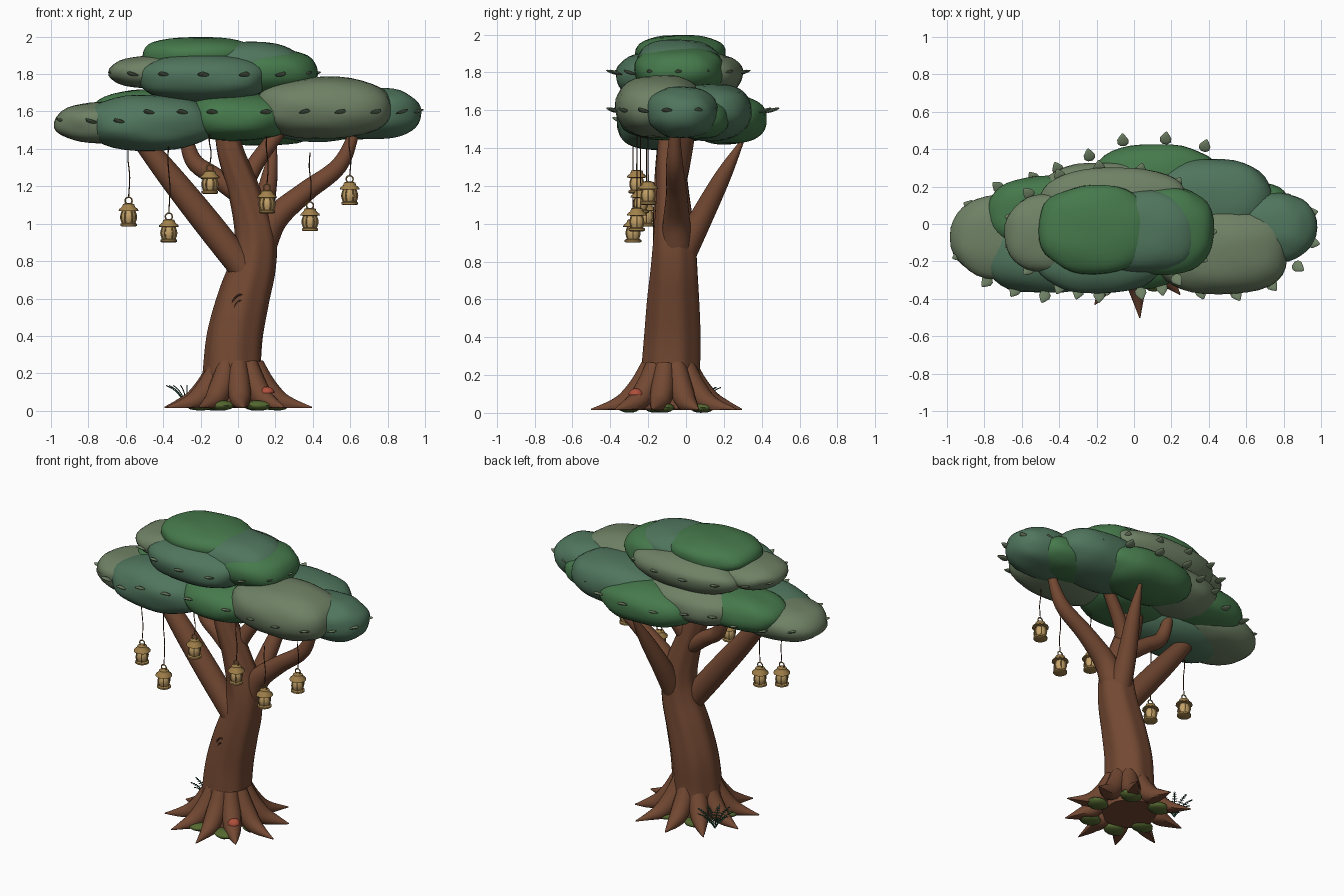
import bpy, bmesh, math, random
from mathutils import Vector, Matrix, noise

if "Cube" in bpy.data.objects:
    bpy.data.objects.remove(bpy.data.objects["Cube"])
random.seed(4)

def mat(name, c):
    m = bpy.data.materials.new(name)
    m.diffuse_color = (*c, 1)
    m.use_nodes = True
    m.node_tree.nodes["Principled BSDF"].inputs["Base Color"].default_value = m.diffuse_color
    return m

BARK = mat("bark", (.17, .065, .032))
DARK = mat("dark_bark", (.07, .028, .015))
LIGHT = mat("sage_leaf", (.16, .22, .13))
TEAL = mat("teal_leaf", (.08, .18, .11))
GREEN = mat("green_leaf", (.06, .19, .07))
BRASS = mat("brass", (.36, .22, .07))
GLASS = mat("lantern_glass", (.55, .36, .14))
MOSS = mat("moss", (.09, .14, .03))
RED = mat("mushroom_red", (.43, .08, .045))
CREAM = mat("mushroom_stem", (.6, .5, .35))
FERN = mat("fern_green", (.03, .1, .06))

def obj(name, bm, m, smooth=40):
    bmesh.ops.recalc_face_normals(bm, faces=bm.faces)
    me = bpy.data.meshes.new(name)
    bm.to_mesh(me)
    bm.free()
    me.materials.append(m)
    o = bpy.data.objects.new(name, me)
    bpy.context.collection.objects.link(o)
    bpy.ops.object.select_all(action='DESELECT')
    o.select_set(True)
    bpy.context.view_layer.objects.active = o
    bpy.ops.object.shade_smooth_by_angle(angle=math.radians(smooth))
    return o

def spline(pts, n):
    """Catmull-Rom through (x, y, z, radius) points"""
    P = [Vector(p) for p in pts]
    P = [2 * P[0] - P[1]] + P + [2 * P[-1] - P[-2]]
    out = []
    for i in range(1, len(P) - 2):
        a, b, c, d = P[i - 1:i + 3]
        for k in range(n):
            t = k / n
            out.append(.5 * (2 * b + (c - a) * t + (2 * a - 5 * b + 4 * c - d) * t * t
                             + (3 * b - a - 3 * c + d) * t ** 3))
    return out + [P[-2]]

def tube(name, pts, m, sides=20, n=6, ridge=0, floor=None, bm=None):
    own = bm is None
    bm = bm or bmesh.new()
    S = spline(pts, n)
    rings = []
    for i, p in enumerate(S):
        t = (S[min(i + 1, len(S) - 1)] - S[max(i - 1, 0)]).to_3d().normalized()
        u = t.cross(Vector((0, 1, 0))).normalized()
        v = t.cross(u)
        ring = []
        for k in range(sides):
            a = math.tau * k / sides
            r = max(p.w, .001) * (1 + ridge * math.cos(7 * a + p.z * 2))
            q = p.to_3d() + (u * math.cos(a) + v * math.sin(a)) * r
            if floor is not None:
                q.z = max(q.z, floor)
            ring.append(bm.verts.new(q))
        rings.append(ring)
    for a, b in zip(rings, rings[1:]):
        for k in range(sides):
            j = (k + 1) % sides
            bm.faces.new((a[k], a[j], b[j], b[k]))
    bm.faces.new(rings[0])
    bm.faces.new(rings[-1])
    return obj(name, bm, m) if own else bm

def lathe(bm, prof, loc, seg=16):
    rings = [[bm.verts.new(Vector(loc) + Vector((r * math.cos(math.tau * k / seg),
              r * math.sin(math.tau * k / seg), z))) for k in range(seg)] for r, z in prof]
    for a, b in zip(rings, rings[1:]):
        for k in range(seg):
            bm.faces.new((a[k], a[(k + 1) % seg], b[(k + 1) % seg], b[k]))
    bm.faces.new(rings[0])
    bm.faces.new(rings[-1])

def blob(name, c, r, m, power=.85, rough=.06, seg=36):
    bm = bmesh.new()
    bmesh.ops.create_uvsphere(bm, u_segments=seg, v_segments=seg // 2, radius=1)
    for v in bm.verts:
        d = v.co.copy()
        k = 1 + rough * noise.noise(d * 1.7 + Vector(c) * 9)
        f = [math.copysign(abs(x) ** power, x) * k for x in d]
        v.co = Vector(c) + Vector((f[0] * r[0], f[1] * r[1], f[2] * r[2]))
    return obj(name, bm, m, 60)

# trunk and branches
tube("trunk", [(-.03, -.08, .02, .17), (-.03, -.08, .2, .155), (-.015, -.07, .4, .148),
               (.03, -.065, .6, .137), (.08, -.06, .78, .122), (.09, -.06, .95, .108),
               (.03, -.07, 1.18, .085), (-.05, -.08, 1.42, .068), (-.1, -.06, 1.75, .04)],
     BARK, 42, 6, .03)
tube("left_branch", [(.03, -.1, .76, .075), (-.16, -.1, 1.0, .075), (-.36, -.1, 1.25, .066),
                     (-.56, -.1, 1.5, .045)], BARK)
tube("right_branch", [(.12, -.05, .88, .085), (.2, -.05, 1.03, .07), (.36, -.05, 1.17, .055),
                      (.54, -.06, 1.31, .045), (.63, -.06, 1.5, .025)], BARK)
tube("back_branch", [(.1, -.03, .82, .075), (.13, .09, 1.05, .06), (.17, .2, 1.26, .042),
                     (.2, .31, 1.46, .006)], BARK)
tube("inner_left_branch", [(.02, -.06, 1.15, .055), (-.12, -.04, 1.25, .05),
                           (-.24, -.02, 1.34, .045), (-.29, 0, 1.52, .03)], BARK)
tube("inner_right_branch", [(.03, -.06, 1.2, .05), (.1, -.02, 1.33, .045), (.24, .02, 1.52, .035)], BARK)

# roots
for i in range(10):
    a = math.tau * i / 10 - math.pi / 2 + .1
    L = .4 + .015 * math.cos(3 * i)
    R = lambda d, z, r: (-.01 + d * math.cos(a), -.09 + d * math.sin(a), z, r)
    tube(f"root_{i}", [R(.1, .25, .05), R(.15, .14, .062), R(.22, .065, .056), R(.3, .035, .035),
                       R(L, .018, .003)], BARK, 14, 5, 0, .015)

# knot rings and bark creases on the trunk front
bm = bmesh.new()
for s in (.35, .68, 1):
    pts = []
    for k in range(13):
        a = math.radians(60 + 250 * k / 12)
        pts.append((.015 + .055 * s * math.cos(a), -.203 + .02 * s * s * abs(math.cos(a)),
                    .52 + .1 * s * math.sin(a), .005))
    tube("", pts, DARK, 6, 2, 0, None, bm)
obj("trunk_knot", bm, DARK)

# canopy pads: lower tier then upper tier
PADS = [
    ((-.67, -.07, 1.54), (.31, .23, .115), LIGHT), ((-.47, -.15, 1.54), (.35, .22, .15), TEAL),
    ((-.45, .06, 1.6), (.34, .2, .12), GREEN), ((.46, -.14, 1.62), (.37, .235, .165), LIGHT),
    ((.73, -.02, 1.59), (.245, .19, .135), TEAL), ((.12, .22, 1.55), (.34, .21, .13), GREEN),
    ((.4, .13, 1.59), (.34, .22, .15), TEAL), ((.0, -.1, 1.57), (.3, .25, .13), GREEN),
    ((-.17, .12, 1.6), (.35, .21, .13), LIGHT), ((.6, .06, 1.56), (.25, .17, .11), GREEN),
    ((-.42, -.05, 1.81), (.27, .21, .09), LIGHT), ((-.19, -.15, 1.78), (.35, .22, .13), TEAL),
    ((.15, -.03, 1.81), (.28, .24, .13), GREEN), ((-.1, .12, 1.79), (.4, .18, .11), LIGHT),
    ((-.21, -.03, 1.9), (.3, .24, .1), GREEN), ((.03, -.04, 1.86), (.31, .22, .115), TEAL)]
for i, (c, r, m) in enumerate(PADS):
    blob(f"canopy_pad_{i}", c, r, m)

# small leaves around both tiers
def leaf(bm, p, out, L=.075, W=.03):
    x = (out + Vector((0, 0, .35))).normalized()
    y = Vector((-out.y, out.x, 0)).normalized()
    z = x.cross(y)
    M = Matrix((x, y, z)).transposed()
    vs = bmesh.ops.create_uvsphere(bm, u_segments=10, v_segments=6, radius=1)["verts"]
    for v in vs:
        c = v.co
        v.co = Vector(p) + M @ Vector((c.x * L / 2, c.y * W * (1 - .35 * c.x - .3 * max(c.x, 0)), c.z * .008))

bm = bmesh.new()
LOW = [(-.24, .37), (-.06, .45), (.17, .46), (.38, .42), (.52, .31), (.66, .23), (.81, .14), (.95, .06),
       (.96, -.1), (.88, -.23), (.74, -.33), (.55, -.38), (.36, -.37), (.15, -.35), (-.14, -.35),
       (-.3, -.37), (-.48, -.39), (-.64, -.36), (-.79, -.31), (-.94, -.17), (-.88, .1), (-.73, .2),
       (-.54, .25), (-.41, .3)]
for x, y in LOW:
    leaf(bm, (x, y, 1.6 - .05 * (x < -.5)), Vector((x * .35, y + .02, 0)).normalized())
for i in range(15):
    a = math.tau * i / 15
    leaf(bm, (-.13 + .54 * math.cos(a), -.04 + .35 * math.sin(a), 1.8),
         Vector((math.cos(a) * .7, math.sin(a), 0)).normalized())
obj("edge_leaves", bm, LIGHT, 60)

# hanging lanterns: x, y, bottom z, string top z
LAMPS = [(-.585, -.21, .985, 1.45), (-.37, -.28, .9, 1.45), (-.15, -.26, 1.16, 1.5),
         (.155, -.24, 1.055, 1.5), (.385, -.26, .96, 1.38), (.597, -.2, 1.1, 1.5)]
for i, (x, y, z, top) in enumerate(LAMPS):
    bm = bmesh.new()
    lathe(bm, [(.036, 0), (.044, .004), (.044, .014), (.036, .019)], (x, y, z))
    lathe(bm, [(.034, .082), (.053, .084), (.051, .092), (.034, .106), (.03, .12), (.014, .125)], (x, y, z))
    for k in range(6):
        a = math.tau * k / 6
        c, s = math.cos(a), math.sin(a)
        tube("", [(x + r * c, y + r * s, z + h, .004) for r, h in ((.032, .015), (.042, .05), (.032, .086))],
             BRASS, 6, 3, 0, None, bm)
    tube("", [(x + .019 * math.cos(t), y, z + .138 + .019 * math.sin(t), .004)
              for t in (math.tau * k / 12 for k in range(13))], BRASS, 6, 1, 0, None, bm)
    obj(f"lantern_frame_{i}", bm, BRASS)
    bm = bmesh.new()
    lathe(bm, [(.03, .016), (.037, .035), (.039, .05), (.037, .066), (.03, .084)], (x, y, z))
    obj(f"lantern_glass_{i}", bm, GLASS)
    h = top - z - .155
    tube(f"lantern_string_{i}", [(x, y, z + .155, .003), (x + .006, y, z + .155 + h * .35, .003),
         (x - .004, y, z + .155 + h * .7, .003), (x, y, top, .003)], DARK, 6, 4)

# moss, mushroom
for i, (x, y) in enumerate([(-.09, -.3), (.11, -.3), (-.2, -.16), (.2, -.12), (-.13, .08), (.1, .09)]):
    blob(f"moss_{i}", (x, y, .028), (.075, .06, .027), MOSS, 1, .1, 16)
bm = bmesh.new()
lathe(bm, [(.014, .04), (.012, .1)], (.155, -.265, 0), 12)
obj("mushroom_stem", bm, CREAM)
bm = bmesh.new()
lathe(bm, [(.012, .096), (.039, .094), (.039, .104), (.03, .118), (.016, .127), (.002, .129)], (.155, -.265, 0), 18)
obj("mushroom_cap", bm, RED)

# fern
bm = bmesh.new()
for i in range(9):
    a = math.tau * i / 9 + .2
    d, s = Vector((math.cos(a), math.sin(a), 0)), Vector((-math.sin(a), math.cos(a), 0))
    base = Vector((-.27, .07, .02))
    F = lambda t: base + d * .115 * t + Vector((0, 0, .2 * t - .085 * t * t))
    tube("", [(*F(t), .003) for t in (0, .33, .66, 1)], FERN, 5, 2, 0, None, bm)
    for k in range(3, 10):
        p, w = F(k / 10), .034 * (1.15 - k / 10)
        for sg in (-1, 1):
            q = [p, p + s * sg * w * .5 + d * .01, p + s * sg * w + d * .006, p + s * sg * w * .5 - d * .004]
            bm.faces.new([bm.verts.new(v) for v in q])
obj("fern", bm, FERN)
